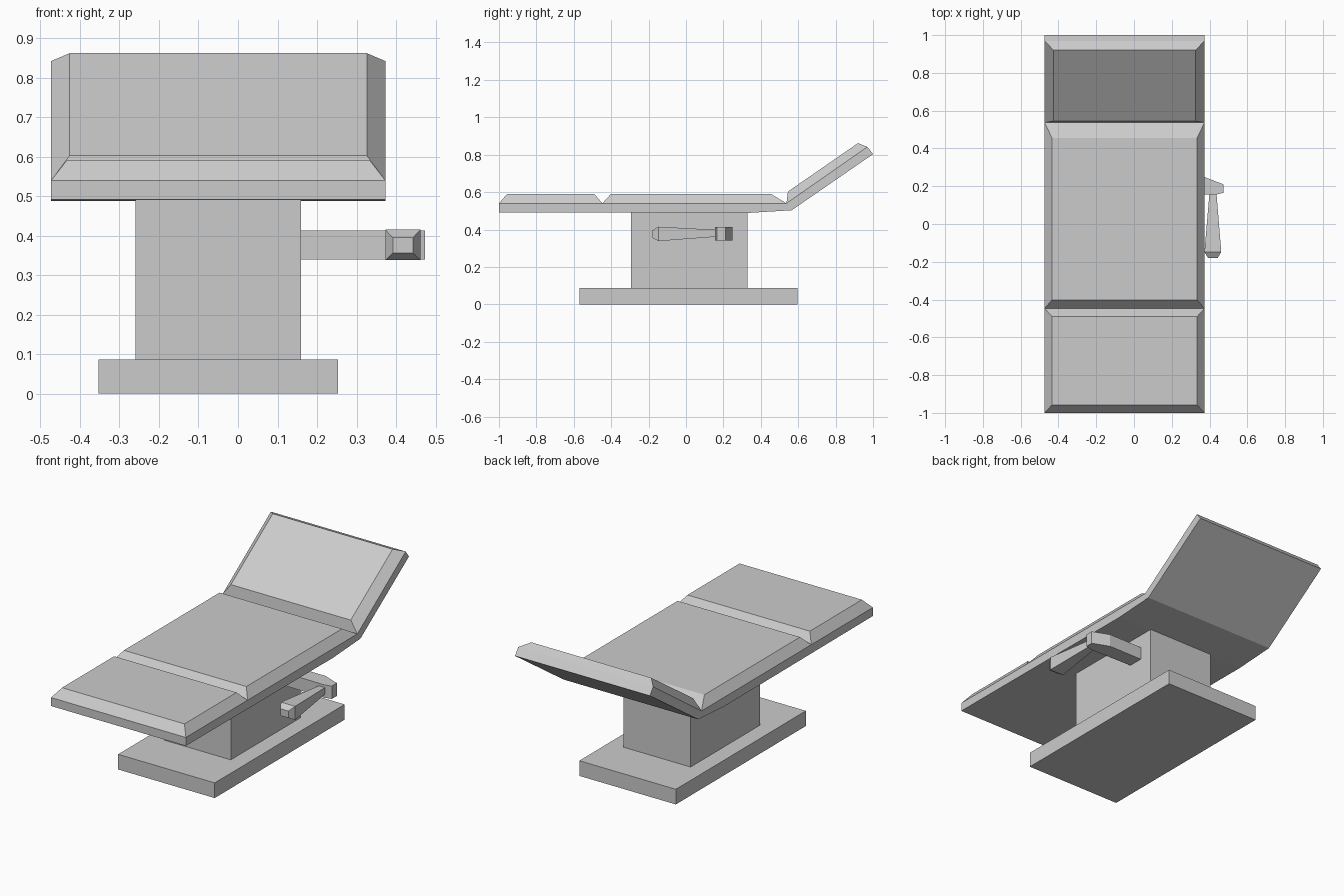
import bpy, bmesh

if "Cube" in bpy.data.objects:
    bpy.data.objects.remove(bpy.data.objects["Cube"])

CX = -0.05   # the table's own centre line


def loft(name, rings):
    """Skin a list of equal-length rings and cap both ends."""
    bm = bmesh.new()
    vs = [[bm.verts.new(p) for p in r] for r in rings]
    n = len(rings[0])
    for a, b in zip(vs, vs[1:]):
        for i in range(n):
            bm.faces.new((a[i], a[(i + 1) % n], b[(i + 1) % n], b[i]))
    bm.faces.new(vs[0])
    bm.faces.new(vs[-1])
    bmesh.ops.recalc_face_normals(bm, faces=bm.faces)
    me = bpy.data.meshes.new(name)
    bm.to_mesh(me)
    bm.free()
    ob = bpy.data.objects.new(name, me)
    bpy.context.collection.objects.link(ob)
    return ob


def box(name, x0, x1, y0, y1, z0, z1):
    return loft(name, [[(x0, y0, z), (x1, y0, z), (x1, y1, z), (x0, y1, z)] for z in (z0, z1)])


def pad(name, low, high, half_low, half_high):
    """Bevelled cushion: low/high are the (y, z) front and back edges of each level."""
    rings = []
    for (a, b), h in ((low, half_low), (high, half_high)):
        rings.append([(CX - h, *a), (CX + h, *a), (CX + h, *b), (CX - h, *b)])
    return loft(name, rings)


# Pedestal
box("base_plate", -0.353, 0.253, -0.57, 0.595, 0, 0.086)
box("column", -0.26, 0.16, -0.293, 0.33, 0.086, 0.50)

# Bent bed slab, lofted across its width from a side profile
profile = [(-1, 0.492), (0.32, 0.488), (0.565, 0.503), (1.0, 0.803),
           (0.97, 0.842), (0.537, 0.54), (-1, 0.54)]
loft("bed_slab", [[(x, y, z) for y, z in profile] for x in (CX - 0.423, CX + 0.423)])

# Three cushions
pad("foot_cushion", ((-1, 0.54), (-0.447, 0.54)), ((-0.957, 0.59), (-0.49, 0.59)), 0.423, 0.384)
pad("middle_cushion", ((-0.447, 0.54), (0.537, 0.54)), ((-0.402, 0.59), (0.455, 0.59)), 0.423, 0.384)
pad("back_cushion", ((0.537, 0.54), (0.97, 0.842)), ((0.545, 0.603), (0.92, 0.862)), 0.423, 0.376)

# Lever arm with an angled outer end
arm = [(0.15, 0.16), (0.43, 0.155), (0.473, 0.165), (0.473, 0.21), (0.375, 0.248), (0.15, 0.248)]
loft("lever_arm", [[(x, y, z) for x, y in arm] for z in (0.34, 0.413)])

# Flared handle: (y, x0, x1, z0, z1) sections
sections = [(0.17, 0.40, 0.436, 0.362, 0.398), (-0.148, 0.373, 0.462, 0.338, 0.415),
            (-0.18, 0.392, 0.443, 0.356, 0.395)]
loft("lever_handle", [[(a, y, c), (b, y, c), (b, y, d), (a, y, d)] for y, a, b, c, d in sections])
